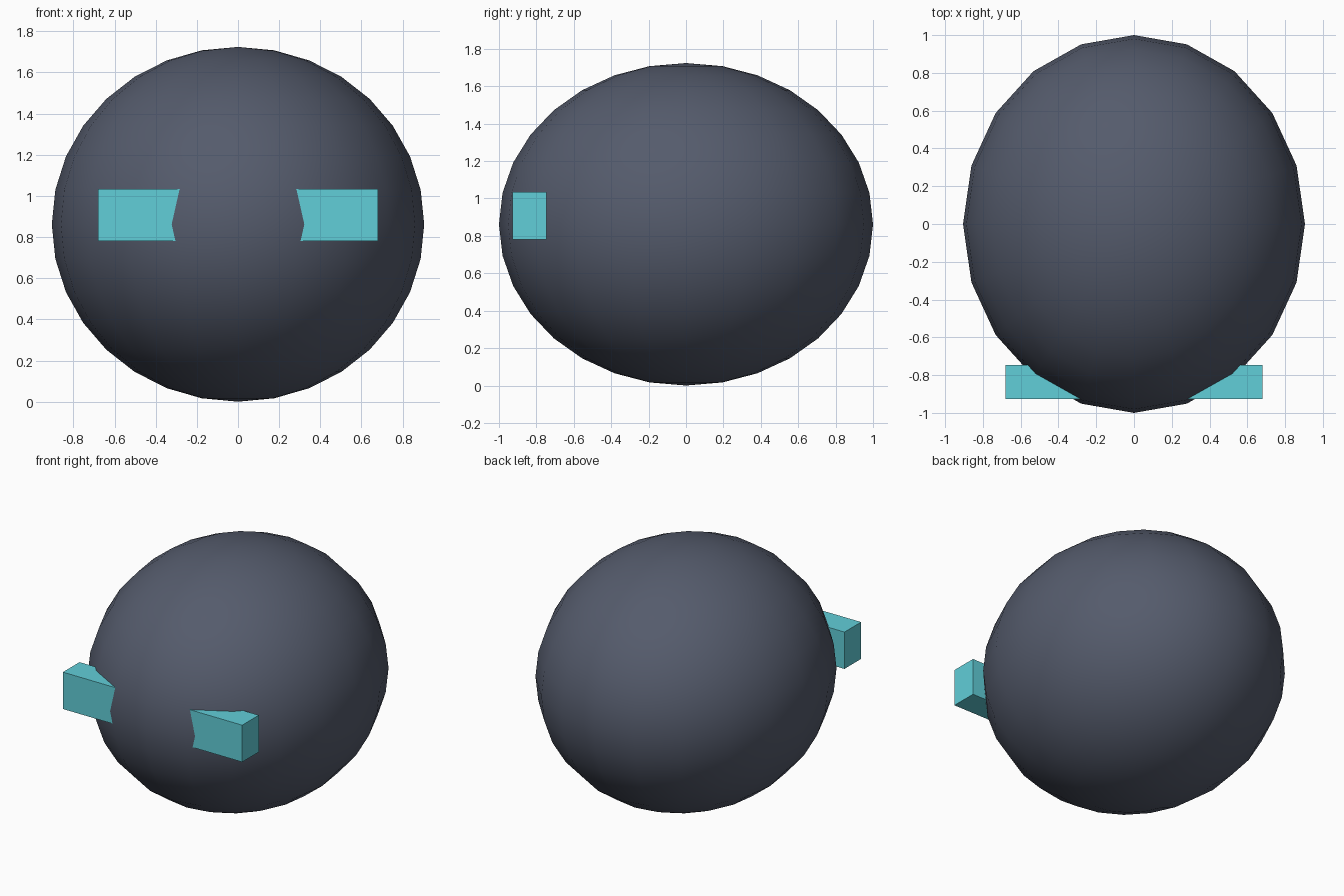
import bpy

if "Cube" in bpy.data.objects:
    bpy.data.objects.remove(bpy.data.objects["Cube"])

def material(name, rgb):
    m = bpy.data.materials.new(name)
    m.diffuse_color = (*rgb, 1)
    m.use_nodes = True
    m.node_tree.nodes["Principled BSDF"].inputs["Base Color"].default_value = m.diffuse_color
    return m

def finish(name, dims, mat):
    ob = bpy.context.object
    ob.name = name
    ob.scale = dims
    bpy.ops.object.transform_apply(location=False, rotation=False, scale=True)
    ob.data.materials.append(mat)
    return ob

# Egg-shaped helmet shell, smooth shaded
bpy.ops.mesh.primitive_uv_sphere_add(segments=20, ring_count=16, radius=1, location=(0, 0, 0.862))
finish("helmet_shell", (0.905, 1.0, 0.862), material("dark_slate", (0.09, 0.105, 0.15)))
bpy.ops.object.shade_smooth()

# Visor bar running through the front, its ends showing at both sides
bpy.ops.mesh.primitive_cube_add(size=1, location=(0, -0.837, 0.908))
finish("visor_bar", (1.362, 0.18, 0.253), material("cyan", (0.12, 0.62, 0.69)))
